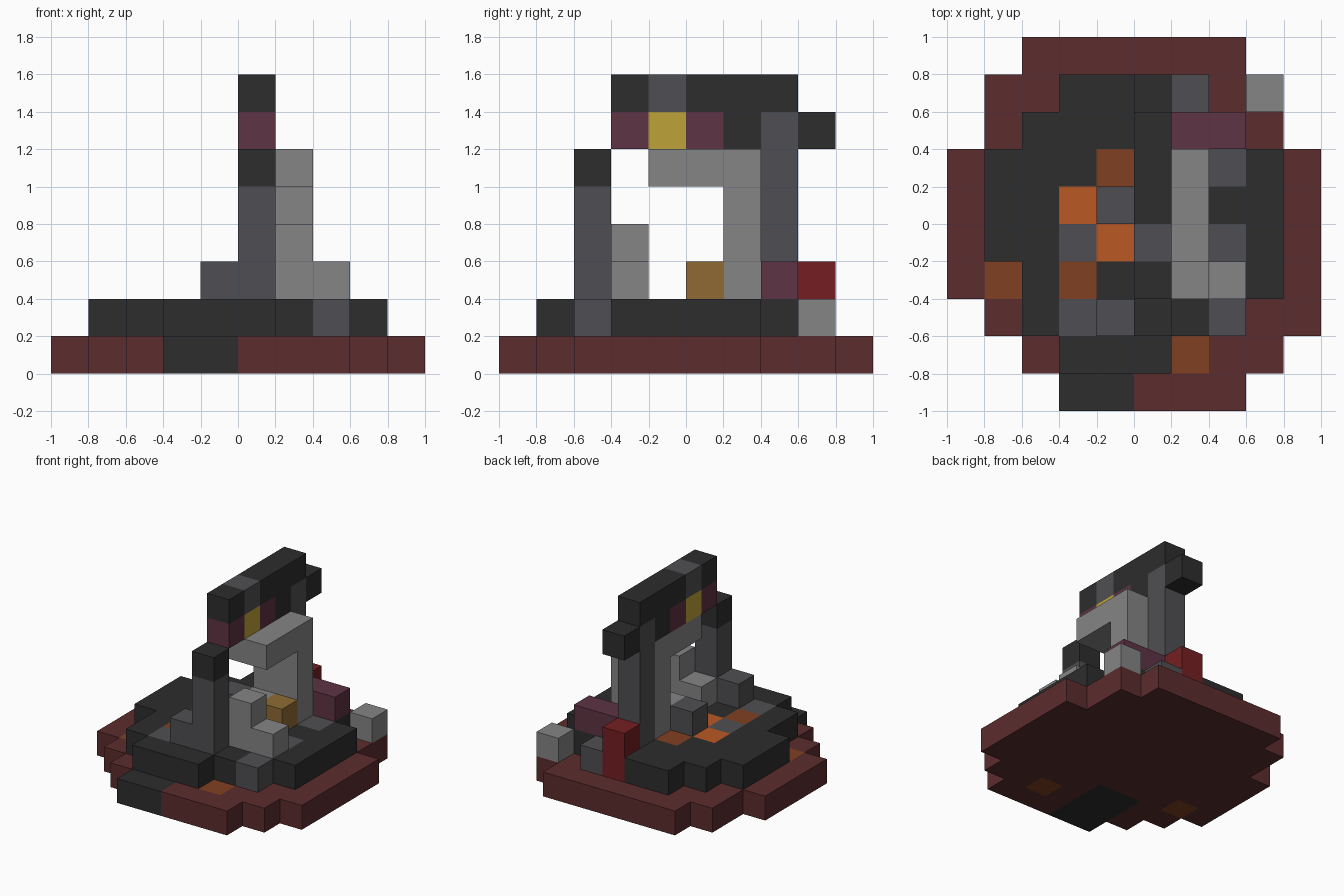
import bpy
import bmesh
from mathutils import Vector

cube = bpy.data.objects.get("Cube")
if cube:
    bpy.data.objects.remove(cube, do_unlink=True)

CELL = 0.2


def linear(c):
    c /= 255
    return c / 12.92 if c <= 0.04045 else ((c + 0.055) / 1.055) ** 2.4


# One material per colour, keyed by a letter
PALETTE = {
    "R": ("dark_red", "5c2c2d"),
    "D": ("charcoal", "2d2d2d"),
    "G": ("slate_gray", "4f4f53"),
    "L": ("light_gray", "858585"),
    "P": ("plum", "5e3344"),
    "Y": ("yellow", "bea339"),
    "T": ("tan", "8f6a34"),
    "C": ("crimson", "751f22"),
    "B": ("rust_brown", "814022"),
    "O": ("orange", "ba5924"),
}
MATS = {}
for key, (name, code) in PALETTE.items():
    rgba = [linear(v) for v in bytes.fromhex(code)] + [1.0]
    mat = bpy.data.materials.new(name)
    mat.use_nodes = True
    mat.diffuse_color = rgba
    mat.node_tree.nodes["Principled BSDF"].inputs["Base Color"].default_value = rgba
    MATS[key] = mat


def build(name, cells):
    """Mesh of the outer faces of a set of coloured cubes."""
    mesh = bpy.data.meshes.new(name)
    keys = sorted(set(cells.values()))
    for key in keys:
        mesh.materials.append(MATS[key])
    bm = bmesh.new()
    corners = {}

    def vert(p):
        p = tuple(round(c) for c in p)
        if p not in corners:
            corners[p] = bm.verts.new(((p[0] - 5) * CELL, (p[1] - 5) * CELL, p[2] * CELL))
        return corners[p]

    for cell, key in cells.items():
        middle = Vector(cell) + Vector((0.5, 0.5, 0.5))
        for axis in range(3):
            for sign in (-1, 1):
                n = Vector((0, 0, 0))
                n[axis] = sign
                if tuple(int(a + b) for a, b in zip(cell, n)) in cells:
                    continue
                u = Vector((0, 0, 0))
                u[(axis + 1) % 3] = 1
                v = n.cross(u)
                ring = [middle + (n + u * a + v * b) / 2
                        for a, b in ((-1, -1), (1, -1), (1, 1), (-1, 1))]
                face = bm.faces.new([vert(p) for p in ring])
                face.material_index = keys.index(key)
    bm.to_mesh(mesh)
    bm.free()
    obj = bpy.data.objects.new(name, mesh)
    bpy.context.collection.objects.link(obj)
    return obj


def slab(name, k, rows):
    """One layer of cubes; rows run from the back to the front."""
    last = len(rows) - 1
    build(name, {(i, last - r, k): c for r, row in enumerate(rows)
                 for i, c in enumerate(row) if c != "."})


def box(cells, color, xs, ys, zs):
    """Add a block of cubes, each range being half open."""
    cells.update({(i, j, k): color for i in range(*xs)
                  for j in range(*ys) for k in range(*zs)})
    return cells


# Stepped ground plate
slab("ground_plate", 0, [
    "..RRRRRR..",
    ".RRRRRRRR.",
    ".RRRRRRRR.",
    "RRRRRRRRRR",
    "RRRRRRRRRR",
    "RRRRRRRRRR",
    "RBRRRRRRRR",
    ".RRDDRRRRR",
    "..RDDRBRR.",
    "...DDRRR..",
])

# Dark raised floor with embers and stones, plus loose stones at the back
slab("raised_floor", 1, [
    "..........",
    "...DD.G.L.",
    "..DDDDDD..",
    ".DDDBDDGD.",
    ".DDOGDDDD.",
    ".DDGODDGD.",
    "..DBDDDDD.",
    "..DGGDDG..",
    "...DDD....",
    "..........",
])

# Pillars
pillar = box({}, "G", (5, 6), (2, 3), (2, 5))
build("front_pillar", box(pillar, "D", (5, 6), (2, 3), (5, 6)))
build("back_pillar", box({}, "G", (5, 6), (7, 8), (2, 7)))

# Beam: upper row and the coloured row hanging below it
beam = {}
for j, color in enumerate("DGDDD", start=3):
    box(beam, color, (5, 6), (j, j + 1), (7, 8))
for j, color in enumerate("PYPD", start=3):
    box(beam, color, (5, 6), (j, j + 1), (6, 7))
build("top_beam", beam)
build("beam_end", box({}, "D", (5, 6), (8, 9), (6, 7)))

# Pale chair-like frame: wide back, overhanging hood, stepped front
frame = box({}, "L", (5, 7), (6, 7), (2, 6))
build("pale_hood", box(frame, "L", (5, 7), (4, 6), (5, 6)))
step = box({}, "L", (5, 8), (3, 4), (2, 3))
build("pale_step", box(step, "L", (6, 7), (3, 4), (3, 4)))
build("pale_block", box({}, "L", (5, 6), (5, 6), (2, 3)))

# Single blocks
build("tan_block", box({}, "T", (6, 7), (5, 6), (2, 3)))
build("plum_block", box({}, "P", (6, 8), (7, 8), (2, 3)))
build("crimson_post", box({}, "C", (5, 6), (8, 9), (1, 3)))
build("front_stone", box({}, "G", (4, 5), (2, 3), (2, 3)))
build("middle_stone", box({}, "G", (4, 5), (5, 6), (2, 3)))
